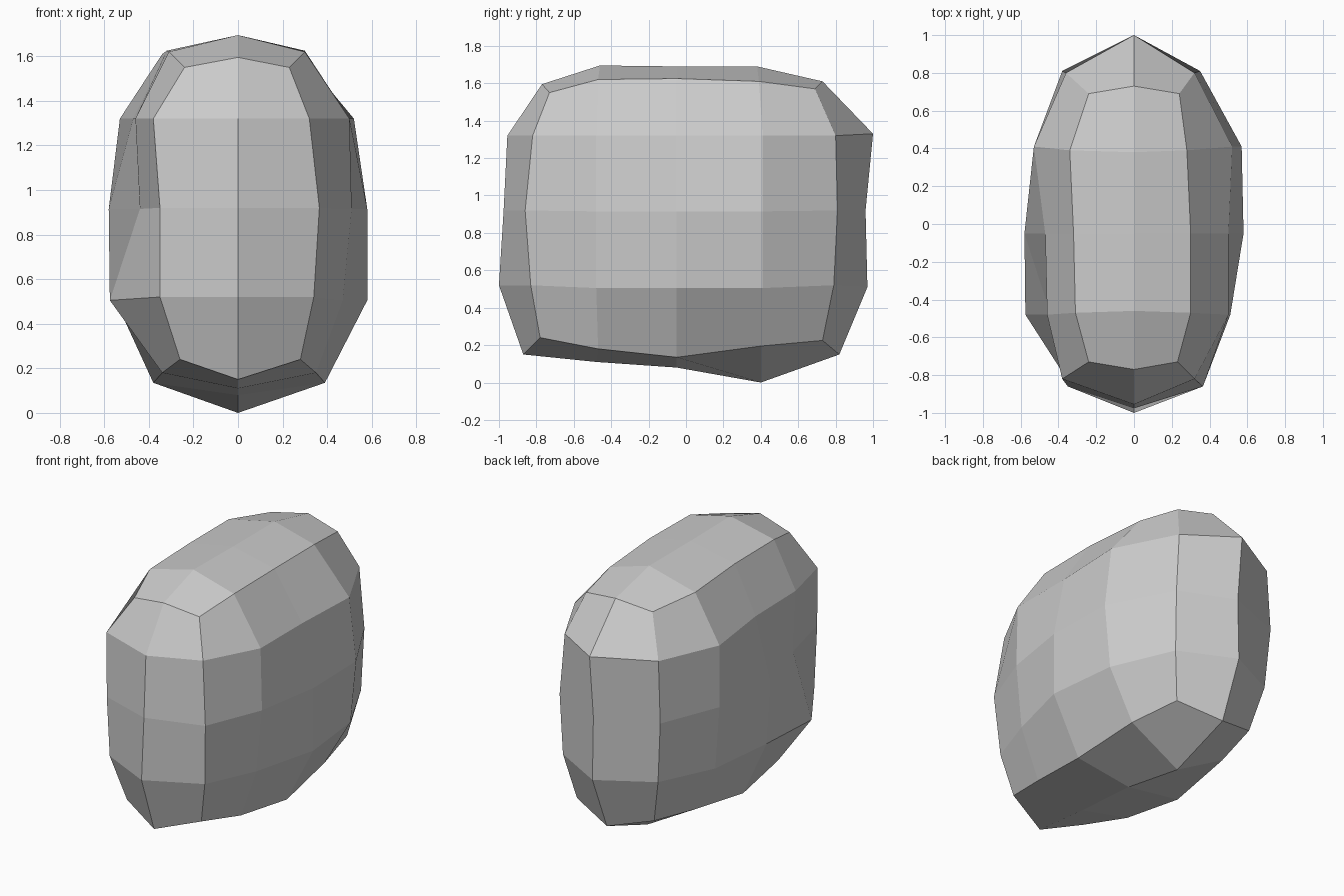
import bpy, bmesh

if "Cube" in bpy.data.objects:
    bpy.data.objects.remove(bpy.data.objects["Cube"])

# Silhouette loop down the middle (y, z): front edge up, over the top, down the back, along the base
MIDDLE = [(-.87, .15), (-1, .52), (-.975, .92), (-.955, 1.32), (-.77, 1.595),
          (-.46, 1.695), (-.05, 1.69), (.38, 1.69), (.73, 1.61),
          (1, 1.33), (.96, .92), (.97, .51), (.82, .15),
          (.4, 0), (-.05, .08), (-.48, .11)]
# Rim of each flank (y, z), in the same order
RIM = [(-.78, .24), (-.83, .52), (-.86, .92), (-.82, 1.32), (-.73, 1.55),
       (-.47, 1.62), (-.05, 1.625), (.39, 1.61), (.69, 1.57),
       (.80, 1.32), (.81, .92), (.79, .52), (.73, .225),
       (.4, .195), (-.05, .135), (-.47, .18)]
# Half widths on the rim, then on the 3 x 3 inner flank (rows upward, front to back)
RIGHT = [.28, .34, .365, .32, .23, .30, .30, .28, .24,
         .32, .35, .34, .28, .35, .39, .35]
LEFT = [.26, .35, .35, .38, .24, .31, .32, .34, .24,
        .36, .38, .35, .28, .35, .38, .34]
RIGHT_IN = [(.47, .58, .53), (.51, .58, .57), (.50, .50, .52)]
LEFT_IN = [(.575, .55, .50), (.44, .58, .53), (.46, .47, .53)]
INNER_Y = (-.48, -.05, .41)
INNER_Z = (.505, .915, 1.32)

# Grid cell (column, row) of every loop point
CELLS = ([(0, k) for k in range(5)] + [(j, 4) for j in range(1, 5)]
         + [(4, k) for k in (3, 2, 1, 0)] + [(j, 0) for j in (3, 2, 1)])

bm = bmesh.new()
middle = [bm.verts.new((0, y, z)) for y, z in MIDDLE]


def add_flank(side, widths, inner):
    grid = {}
    for cell, (y, z), w in zip(CELLS, RIM, widths):
        grid[cell] = bm.verts.new((side * w, y, z))
    for k, row in enumerate(inner):
        for j, w in enumerate(row):
            grid[j + 1, k + 1] = bm.verts.new((side * w, INNER_Y[j], INNER_Z[k]))
    # Broad flank facets
    for j in range(4):
        for k in range(4):
            bm.faces.new((grid[j, k], grid[j + 1, k], grid[j + 1, k + 1], grid[j, k + 1]))
    # Band of facets between the flank and the middle loop
    n = len(CELLS)
    for a in range(n):
        b = (a + 1) % n
        bm.faces.new((middle[a], middle[b], grid[CELLS[b]], grid[CELLS[a]]))


add_flank(1, RIGHT, RIGHT_IN)
add_flank(-1, LEFT, LEFT_IN)
bmesh.ops.recalc_face_normals(bm, faces=bm.faces)

# Flat shaded boulder in a single grey
mesh = bpy.data.meshes.new("boulder")
bm.to_mesh(mesh)
bm.free()
stone = bpy.data.materials.new("stone_grey")
stone.diffuse_color = (.6, .6, .6, 1)
stone.use_nodes = True
stone.node_tree.nodes["Principled BSDF"].inputs["Base Color"].default_value = stone.diffuse_color
mesh.materials.append(stone)
bpy.context.collection.objects.link(bpy.data.objects.new("boulder", mesh))
